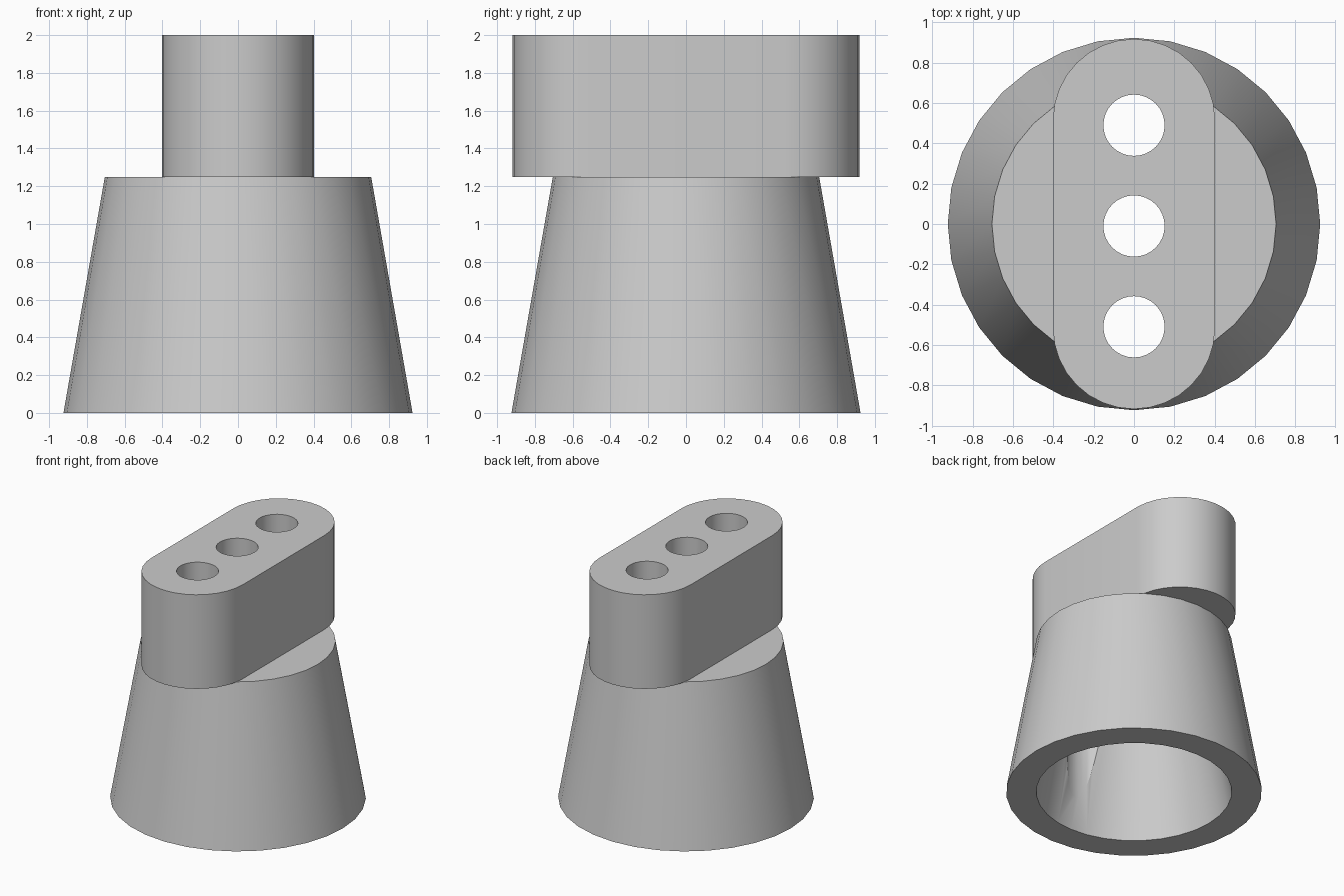
import bpy
import bmesh
import math

cube = bpy.data.objects.get("Cube")
if cube:
    bpy.data.objects.remove(cube, do_unlink=True)

SIDES = 32
BASE_TOP = 1.25
TOP = 2.0

grey = bpy.data.materials.new("plain grey")
grey.use_nodes = True
grey.diffuse_color = (0.6, 0.6, 0.6, 1)
grey.node_tree.nodes["Principled BSDF"].inputs["Base Color"].default_value = (0.6, 0.6, 0.6, 1)


def new_object(name, bm):
    bmesh.ops.recalc_face_normals(bm, faces=bm.faces)
    mesh = bpy.data.meshes.new(name)
    bm.to_mesh(mesh)
    bm.free()
    mesh.materials.append(grey)
    obj = bpy.data.objects.new(name, mesh)
    bpy.context.collection.objects.link(obj)
    return obj


def frustum(name, r_low, r_high, z_low, z_high, y=0.0):
    bm = bmesh.new()
    bmesh.ops.create_cone(bm, cap_ends=True, segments=SIDES, radius1=r_low,
                          radius2=r_high, depth=z_high - z_low)
    bmesh.ops.translate(bm, verts=bm.verts, vec=(0, y, (z_low + z_high) / 2))
    return new_object(name, bm)


def slot_block(name, radius, reach, z_low, z_high):
    """Prism with two straight sides and half-round ends along y."""
    bm = bmesh.new()
    ring = []
    for end in (1, -1):
        for i in range(SIDES // 2 + 1):
            a = math.tau * i / SIDES
            ring.append(bm.verts.new((end * radius * math.cos(a),
                                      end * (reach - radius + radius * math.sin(a)), z_low)))
    face = bm.faces.new(ring)
    top = bmesh.ops.extrude_face_region(bm, geom=[face])["geom"]
    bmesh.ops.translate(bm, vec=(0, 0, z_high - z_low),
                        verts=[v for v in top if isinstance(v, bmesh.types.BMVert)])
    return new_object(name, bm)


def apply_cut(obj, cutter):
    mod = obj.modifiers.new("cut", 'BOOLEAN')
    mod.operation = 'DIFFERENCE'
    mod.solver = 'EXACT'
    mod.object = cutter
    bpy.context.view_layer.objects.active = obj
    bpy.ops.object.modifier_apply(modifier=mod.name)


# Tapered base and the rounded block on top
base = frustum("tapered_base", 0.924, 0.705, 0, BASE_TOP)
block = slot_block("rounded_top_block", 0.402, 0.918, BASE_TOP, TOP)

# Hollow underside, following the slope of the outer wall
SLOPE = (0.924 - 0.705) / BASE_TOP
CEILING = 1.05
cavity = frustum("cavity_cutter", 0.707 + 0.1 * SLOPE, 0.707 - CEILING * SLOPE, -0.1, CEILING)
apply_cut(base, cavity)
cutters = [cavity]

# Three through holes along the block
for y in (-0.51, -0.01, 0.49):
    hole = frustum("hole_cutter", 0.152, 0.152, -0.2, TOP + 0.2, y)
    for part in (base, block):
        apply_cut(part, hole)
    cutters.append(hole)

for cutter in cutters:
    bpy.data.objects.remove(cutter, do_unlink=True)

# Smooth walls with crisp rims
for part in (base, block):
    bpy.ops.object.select_all(action='DESELECT')
    part.select_set(True)
    bpy.context.view_layer.objects.active = part
    bpy.ops.object.shade_smooth_by_angle(angle=math.radians(30))
